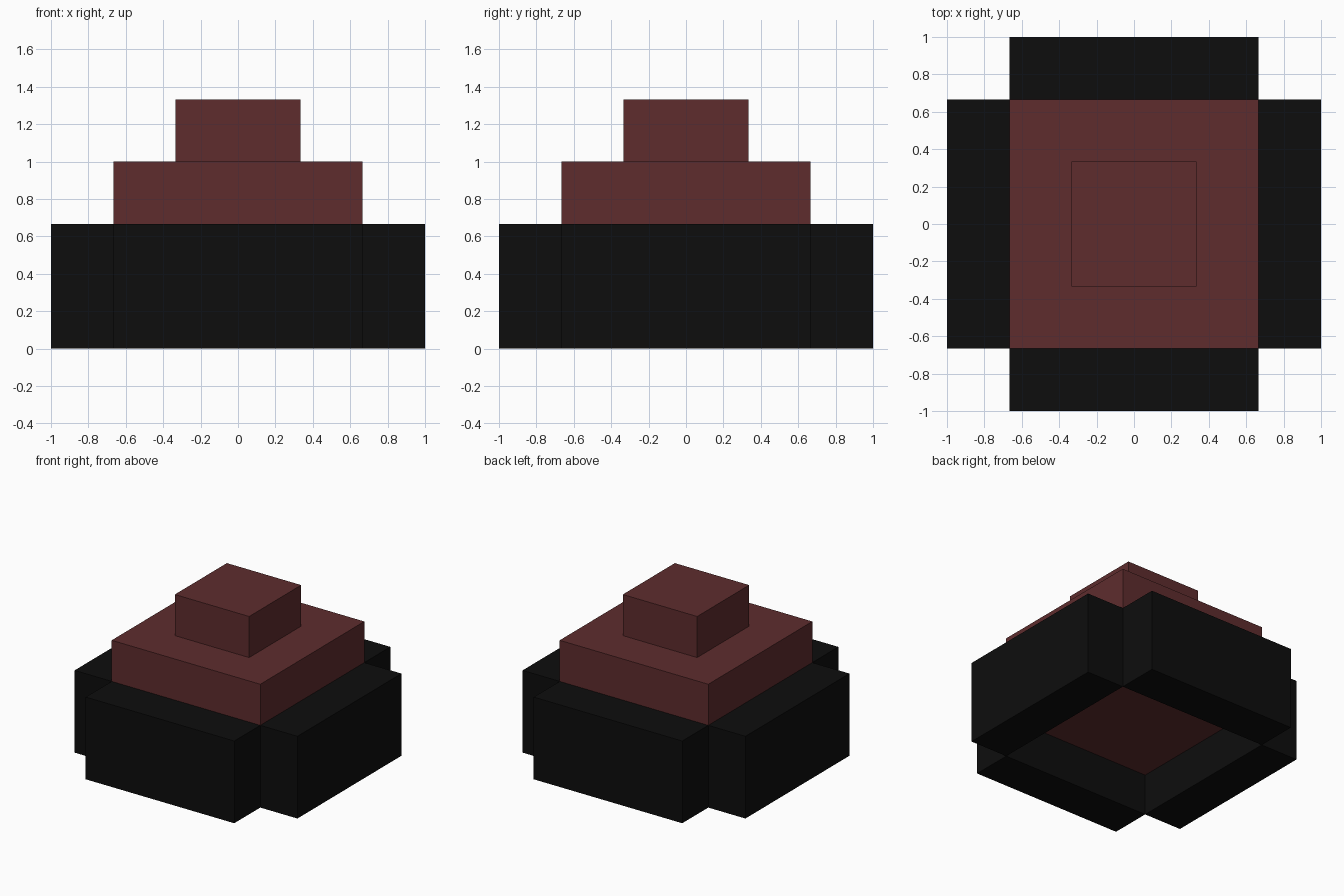
import bpy
import bmesh
from mathutils import Matrix, Vector

if "Cube" in bpy.data.objects:
    bpy.data.objects.remove(bpy.data.objects["Cube"])

U = 1 / 3  # everything sits on a grid of one third of a unit


def material(name, rgb):
    m = bpy.data.materials.new(name)
    m.diffuse_color = (*rgb, 1)
    m.use_nodes = True
    m.node_tree.nodes["Principled BSDF"].inputs["Base Color"].default_value = m.diffuse_color
    return m


def box(name, lo, hi, mat):
    """Flat-shaded box between two corners, given in grid steps."""
    lo, hi = Vector(lo) * U, Vector(hi) * U
    bm = bmesh.new()
    bmesh.ops.create_cube(bm, size=1, matrix=Matrix.Diagonal((*(hi - lo), 1)))
    mesh = bpy.data.meshes.new(name)
    bm.to_mesh(mesh)
    bm.free()
    mesh.materials.append(mat)
    obj = bpy.data.objects.new(name, mesh)
    obj.location = (lo + hi) / 2
    bpy.context.collection.objects.link(obj)
    return obj


black = material("black", (0.004, 0.004, 0.004))
brown = material("dark red brown", (0.112, 0.0252, 0.0265))

# Raised core, its underside recessed one step above the ground
box("core_block", (-2, -2, 1), (2, 2, 3), brown)

# Small block on top
box("top_block", (-1, -1, 3), (1, 1, 4), brown)

# Four side walls around the core, meeting only at their inner corners
box("front_wall", (-2, -3, 0), (2, -2, 2), black)
box("back_wall", (-2, 2, 0), (2, 3, 2), black)
box("left_wall", (-3, -2, 0), (-2, 2, 2), black)
box("right_wall", (2, -2, 0), (3, 2, 2), black)
